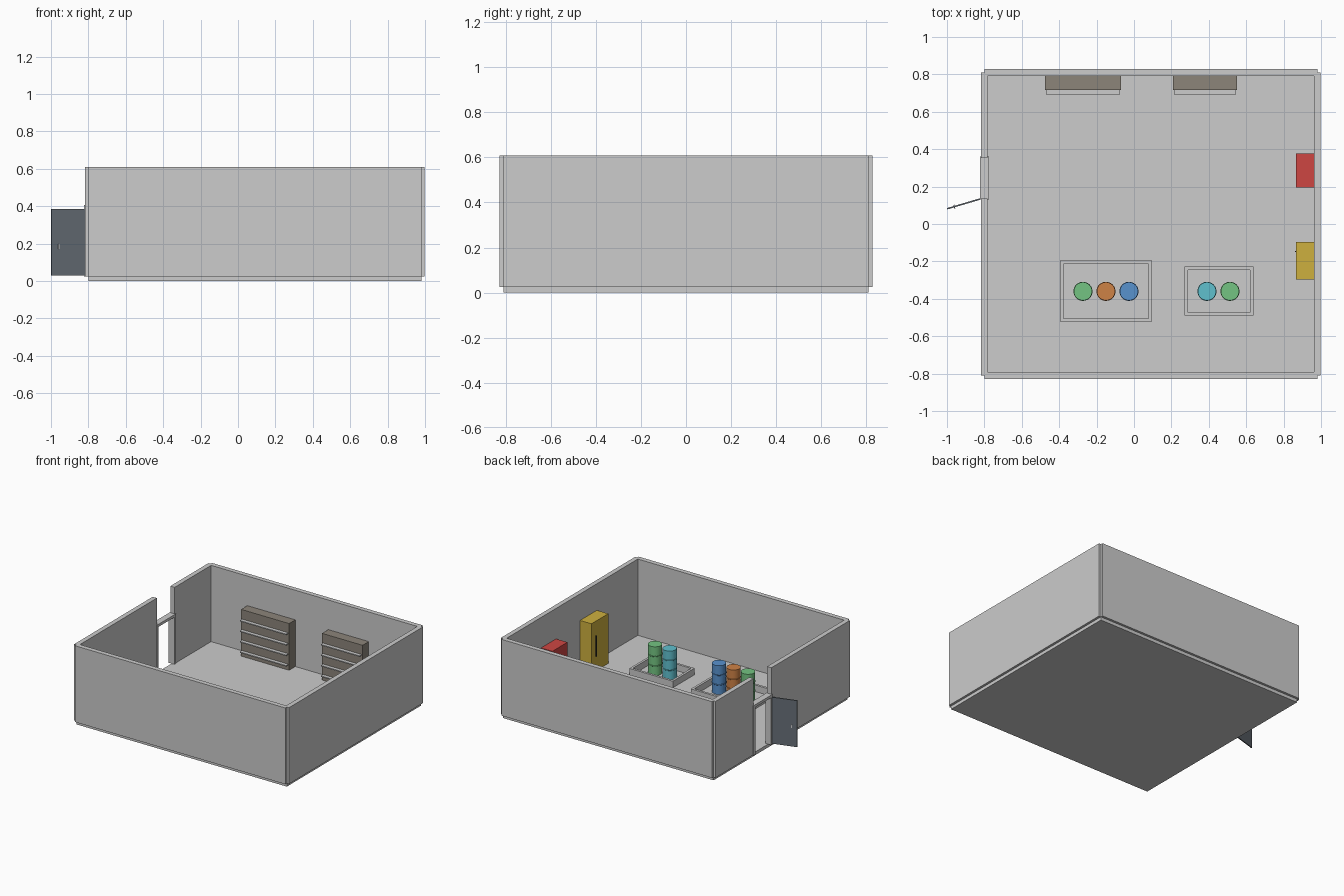
import bpy, bmesh, math
from mathutils import Matrix, Vector

cube = bpy.data.objects.get("Cube")
if cube:
    bpy.data.objects.remove(cube, do_unlink=True)


def material(name, *rgb):
    linear = [((c / 255 + 0.055) / 1.055) ** 2.4 for c in rgb] + [1]
    m = bpy.data.materials.new(name)
    m.use_nodes = True
    m.diffuse_color = linear
    m.node_tree.nodes["Principled BSDF"].inputs["Base Color"].default_value = linear
    return m


GREY = material("light grey", 204, 204, 204)
SLATE = material("slate", 102, 110, 118)
TAUPE = material("taupe", 140, 133, 122)
RED = material("red", 206, 70, 66)
YELLOW = material("yellow", 206, 176, 62)
GREEN = material("green", 116, 196, 130)
ORANGE = material("orange", 206, 130, 70)
BLUE = material("blue", 88, 146, 206)
CYAN = material("cyan", 96, 192, 206)
DARK = material("dark grey", 70, 68, 62)


def finish(name, bm, mat):
    mesh = bpy.data.meshes.new(name)
    bmesh.ops.recalc_face_normals(bm, faces=bm.faces[:])
    bm.to_mesh(mesh)
    bm.free()
    mesh.materials.append(mat)
    ob = bpy.data.objects.new(name, mesh)
    bpy.context.collection.objects.link(ob)
    return ob


def boxes(name, mat, *spans):
    """One object made of boxes, each given as (x range, y range, z range)."""
    bm = bmesh.new()
    for span in spans:
        centre = Vector([(a + b) / 2 for a, b in span])
        size = [b - a for a, b in span]
        bmesh.ops.create_cube(bm, size=1, matrix=Matrix.Translation(centre) @ Matrix.Diagonal((*size, 1)))
    return finish(name, bm, mat)


# Room shell: walls are centred on the floor edges
X0, X1, Y, T = -0.8, 0.98, 0.81, 0.018
FLOOR, TOP = 0.025, 0.608
WALL_Z = (FLOOR, TOP)
boxes("floor", GREY, ((X0, X1), (-Y, Y), (0, FLOOR)))
for name, y in (("front_wall", -Y), ("back_wall", Y)):
    boxes(name, GREY, ((X0, X1), (y - T, y + T), WALL_Z))
boxes("left_wall", GREY, ((X1 - T, X1 + T), (-Y, Y), WALL_Z))
D0, D1 = 0.137, 0.352
side = (X0 - T, X0 + T)
boxes("right_wall", GREY, (side, (-Y, D0), WALL_Z), (side, (D1, Y), WALL_Z))

# Door frame standing in the wall gap
fx, jamb, head = (X0 - 0.024, X0 + 0.024), 0.02, 0.405
F0, F1 = D0 - 0.006, D1 + 0.008
boxes("door_frame", GREY,
      (fx, (F0, F0 + jamb), (FLOOR, head - jamb)),
      (fx, (F1 - jamb, F1), (FLOOR, head - jamb)),
      (fx, (F0, F1), (head - jamb, head)))

# Open door leaf, modelled along its own x axis and swung out from the hinge
swing = Matrix.Translation((-0.815, 0.136, 0)) @ Matrix.Rotation(math.radians(196.5), 4, "Z")
leaf = boxes("door_leaf", SLATE, ((0, 0.192), (-0.004, 0.004), (0.03, 0.385)))
knob = boxes("door_handle", GREY, ((0.149, 0.155), (-0.01, 0.01), (0.172, 0.198)))
for ob in (leaf, knob):
    ob.matrix_world = swing

# Shelving units against the back wall
for name, a, b in (("wide_shelf", -0.476, -0.07), ("narrow_shelf", 0.209, 0.551)):
    boxes(name + "_unit", TAUPE, ((a, b), (0.717, 0.796), (FLOOR, 0.382)))
    boxes(name + "_boards", GREY, *[((a + 0.008, b - 0.008), (0.69, 0.72), (z - 0.008, z))
                                    for z in (0.07, 0.15, 0.23, 0.31)])

# Cabinets against the left wall
cabinet_x = (0.866, X1 - T)
boxes("red_cabinet", RED, (cabinet_x, (0.195, 0.377), (FLOOR, 0.375)))
boxes("yellow_cabinet", YELLOW, (cabinet_x, (-0.298, -0.095), (FLOOR, 0.405)))
boxes("cabinet_handle", DARK, ((0.86, 0.867), (-0.151, -0.144), (0.135, 0.295)))


# Spill trays: a low rim around an open middle
def tray(name, x0, x1, y0, y1, w=0.018):
    z = (FLOOR, 0.075)
    boxes(name, GREY,
          ((x0, x1), (y0, y0 + w), z), ((x0, x1), (y1 - w, y1), z),
          ((x0, x0 + w), (y0 + w, y1 - w), z), ((x1 - w, x1), (y0 + w, y1 - w), z))


tray("large_tray", -0.396, 0.096, -0.522, -0.196)
tray("small_tray", 0.27, 0.638, -0.49, -0.227)


# Drums: a lathed profile with two rolling ribs
def drum(name, x, mat):
    r, z0, z1 = 0.049, FLOOR, 0.245
    profile = [(0, z0), (r, z0)]
    for k in (1, 2):
        z = z0 + (z1 - z0) * k / 3
        profile += [(r, z - 0.004), (r + 0.002, z - 0.002), (r + 0.002, z + 0.002), (r, z + 0.004)]
    profile += [(r, z1), (0, z1)]
    bm = bmesh.new()
    verts = [bm.verts.new((px, 0, pz)) for px, pz in profile]
    edges = [bm.edges.new(pair) for pair in zip(verts, verts[1:])]
    bmesh.ops.spin(bm, geom=verts + edges, axis=(0, 0, 1), cent=(0, 0, 0),
                   angle=math.tau, steps=32, use_duplicate=False)
    bmesh.ops.remove_doubles(bm, verts=bm.verts[:], dist=0.0001)
    ob = finish(name, bm, mat)
    ob.location = (x, -0.36, 0)
    bpy.ops.object.select_all(action="DESELECT")
    ob.select_set(True)
    bpy.context.view_layer.objects.active = ob
    bpy.ops.object.shade_smooth_by_angle(angle=math.radians(30))


drum("green_drum", -0.273, GREEN)
drum("orange_drum", -0.15, ORANGE)
drum("blue_drum", -0.027, BLUE)
drum("cyan_drum", 0.39, CYAN)
drum("second_green_drum", 0.513, GREEN)
